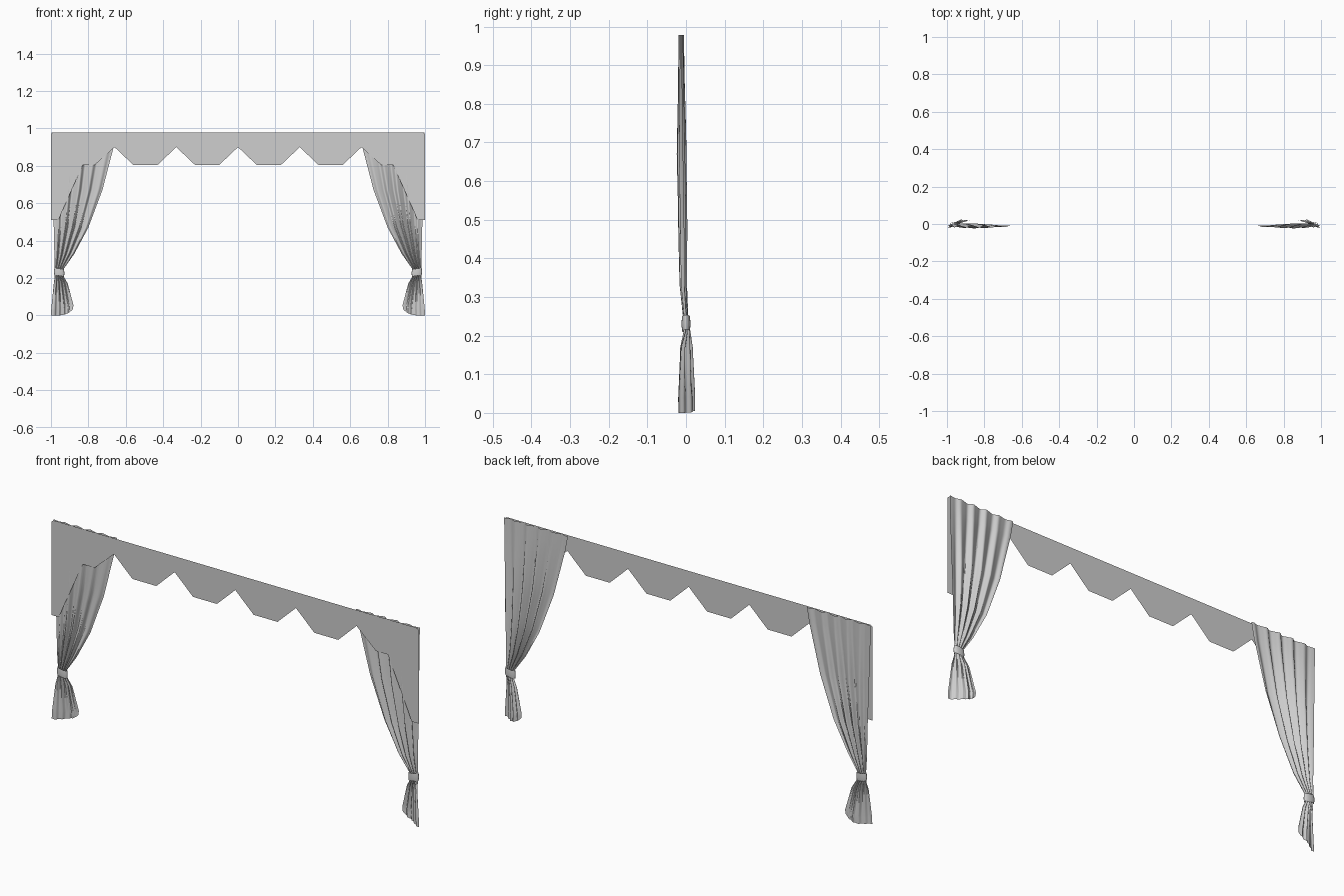
import bpy, bmesh, math

cube = bpy.data.objects.get("Cube")
if cube:
    bpy.data.objects.remove(cube, do_unlink=True)

# Single fabric colour
fabric = bpy.data.materials.new("grey_fabric")
fabric.use_nodes = True
COLOUR = (0.62, 0.62, 0.62, 1)
fabric.diffuse_color = COLOUR
for node in fabric.node_tree.nodes:
    if node.type == 'BSDF_PRINCIPLED':
        node.inputs["Base Color"].default_value = COLOUR
        node.inputs["Roughness"].default_value = 0.9


def finish(name, bm, smooth=False):
    mesh = bpy.data.meshes.new(name)
    bm.to_mesh(mesh)
    bm.free()
    mesh.materials.append(fabric)
    for poly in mesh.polygons:
        poly.use_smooth = smooth
    obj = bpy.data.objects.new(name, mesh)
    bpy.context.scene.collection.objects.link(obj)
    return obj


def skin(bm, rows, closed=False, flip=False):
    """Join rows of points with quads."""
    grid = [[bm.verts.new(p) for p in row] for row in rows]
    for a, b in zip(grid, grid[1:]):
        n = len(a)
        for i in range(n if closed else n - 1):
            j = (i + 1) % n
            quad = (a[i], a[j], b[j], b[i])
            bm.faces.new(quad[::-1] if flip else quad)


# Valance: flat panel with a pointed hem and longer tails at both ends
def build_valance():
    y = -0.021
    tail = [(1, 0.51), (0.96, 0.51), (0.93, 0.58), (0.83, 0.805), (0.765, 0.805)]
    hem = list(tail)
    for k in range(4):
        peak = 0.66 - 0.33 * k
        hem += [(peak, 0.9), (peak - 0.1, 0.805), (peak - 0.23, 0.805)]
    hem.append((-0.66, 0.9))
    hem += [(-x, z) for x, z in reversed(tail)]
    outline = hem + [(-1, 0.97), (-0.99, 0.978), (0.99, 0.978), (1, 0.97)]
    bm = bmesh.new()
    face = bm.faces.new([bm.verts.new((x, y, z)) for x, z in outline])
    face.normal_update()
    if face.normal.y > 0:
        face.normal_flip()
    bmesh.ops.triangulate(bm, faces=[face])
    finish("valance", bm)


# Drape stations: height, outer x, inner x, mid depth, pleat depth, slant, hem lift
STATIONS = [
    (0.978, 0.997, 0.650, -0.012, 0.007, 0.0, 0.0),
    (0.90, 0.996, 0.665, -0.012, 0.008, 0.0, 0.0),
    (0.67, 0.990, 0.725, -0.011, 0.013, 0.0, 0.0),
    (0.47, 0.985, 0.800, -0.008, 0.012, 0.0, 0.0),
    (0.33, 0.982, 0.875, -0.007, 0.010, 0.0, 0.0),
    (0.25, 0.980, 0.931, -0.001, 0.007, 0.0, 0.0),
    (0.21, 0.980, 0.933, 0.001, 0.007, 0.004, 0.0),
    (0.17, 0.985, 0.910, -0.001, 0.006, 0.013, 0.0),
    (0.04, 0.998, 0.880, 0.0, 0.004, 0.02, 0.015),
    (0.0, 1.000, 0.882, 0.0, 0.004, 0.02, 0.035),
]


def station_rows(steps=4):
    """Subdivide the stations evenly."""
    for a, b in zip(STATIONS, STATIONS[1:]):
        for s in range(steps):
            yield [p + (q - p) * s / steps for p, q in zip(a, b)]
    yield list(STATIONS[-1])


def build_drape(name, side):
    columns, pleats = 60, 5
    rows = []
    for z, outer, inner, mid, depth, slant, lift in station_rows():
        row = []
        for i in range(columns + 1):
            t = i / columns
            # pleats sway a little on the way down and fade at the edges
            phase = 2 * math.pi * pleats * t + 2.2 * z
            wave = math.sin(phase + 0.5 * math.sin(phase))
            fade = 0.3 + 0.7 * math.sin(math.pi * t)
            turn = -1 + 2 * min(1, max(0, (t - 0.1) / 0.45))
            y = mid + depth * fade * wave + slant * turn
            row.append((side * (outer + (inner - outer) * t), y, z + lift * t ** 4))
        rows.append(row)
    bm = bmesh.new()
    skin(bm, rows, flip=side < 0)
    finish(name, bm, smooth=True)


# Tieback: flat oval ring around the gathered neck, slightly tilted
def build_tieback(name, side):
    rows = []
    for z, grow in ((0.212, 0.0), (0.23, 0.002), (0.25, 0.0)):
        row = []
        for i in range(20):
            a = 2 * math.pi * i / 20
            c = math.cos(a)
            row.append((side * (0.956 + (0.026 + grow) * c),
                        0.0 + (0.010 + grow) * math.sin(a),
                        z + 0.004 * c))
        rows.append(row)
    bm = bmesh.new()
    skin(bm, rows, closed=True, flip=side < 0)
    finish(name, bm, smooth=True)


build_valance()
for label, sign in (("left", 1), ("right", -1)):
    build_drape(label + "_drape", sign)
    build_tieback(label + "_tieback", sign)
